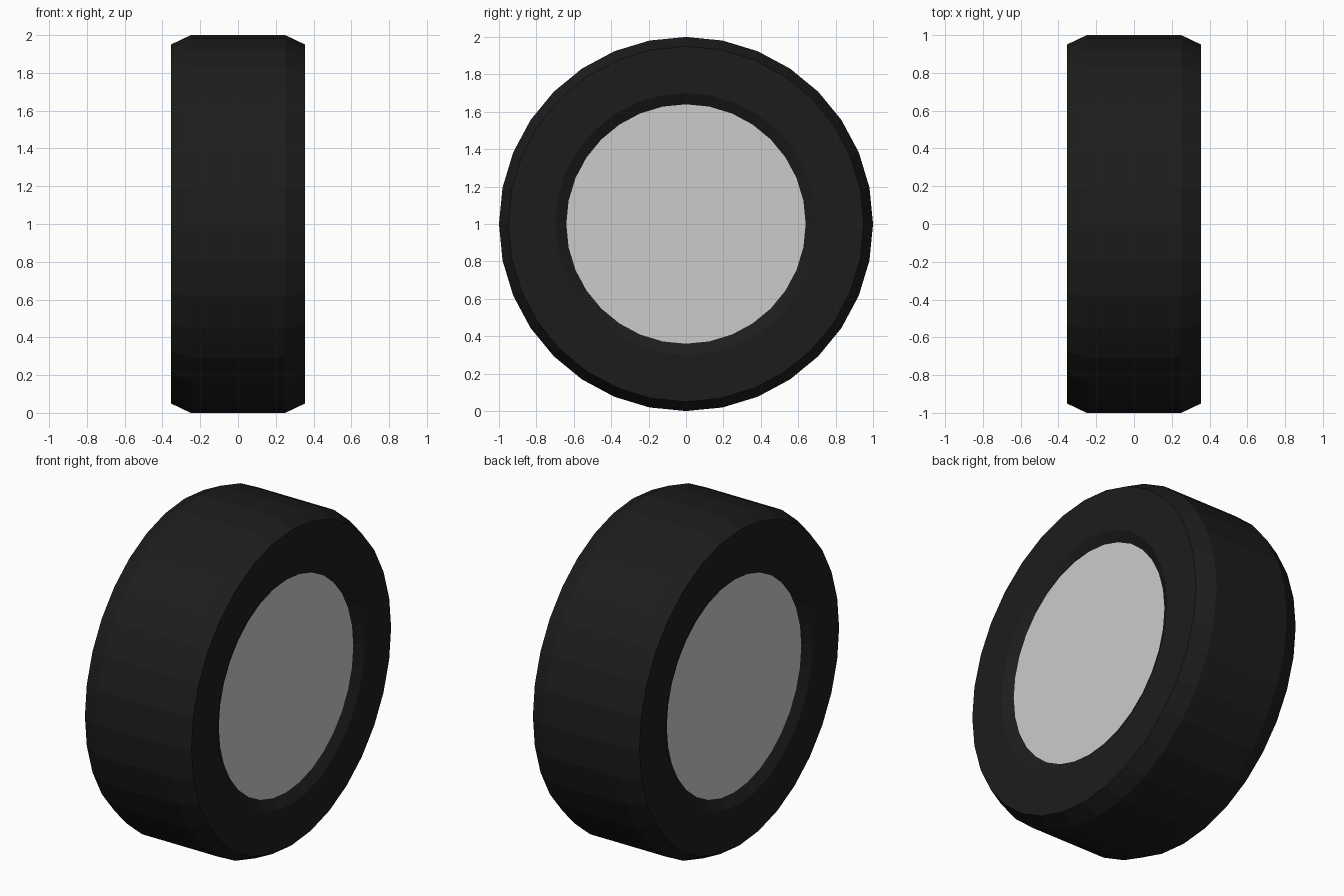
import bpy, bmesh
from math import sin, cos, pi

if "Cube" in bpy.data.objects:
    bpy.data.objects.remove(bpy.data.objects["Cube"])

SIDES = 32
HUB_R, HUB_X = 0.64, 0.32


def ring(bm, x, r):
    # circle of vertices around the wheel axle (x axis)
    return [bm.verts.new((x, r * sin(2 * pi * i / SIDES), 1 + r * cos(2 * pi * i / SIDES)))
            for i in range(SIDES)]


def finish(bm, name):
    mesh = bpy.data.meshes.new(name)
    bm.to_mesh(mesh)
    bm.free()
    obj = bpy.data.objects.new(name, mesh)
    bpy.context.collection.objects.link(obj)
    return obj


# Tyre: half profile (x, radius) from tread edge to rim lip, mirrored and lathed
half = [(0.25, 1.0), (0.355, 0.95), (0.355, 0.70), (HUB_X, HUB_R)]
profile = [(-x, r) for x, r in reversed(half)] + half
bm = bmesh.new()
rings = [ring(bm, x, r) for x, r in profile]
for a, b in zip(rings, rings[1:]):
    for i in range(SIDES):
        j = (i + 1) % SIDES
        bm.faces.new((a[i], a[j], b[j], b[i]))
# outward winding: check against the tread faces
bm.normal_update()
tread = max(bm.faces, key=lambda f: f.calc_center_median().z)
if tread.normal.z < 0:
    bmesh.ops.reverse_faces(bm, faces=bm.faces[:])
tyre = finish(bm, "tyre")
rubber = bpy.data.materials.new("black_rubber")
rubber.diffuse_color = (0.012, 0.012, 0.012, 1)
rubber.use_nodes = True
rubber.node_tree.nodes["Principled BSDF"].inputs["Base Color"].default_value = rubber.diffuse_color
tyre.data.materials.append(rubber)

# Hub discs: recessed plates on both sides
for side, name in ((1, "hub_right"), (-1, "hub_left")):
    bm = bmesh.new()
    disc = bm.faces.new(ring(bm, side * HUB_X, HUB_R))
    disc.normal_update()
    if disc.normal.x * side < 0:
        disc.normal_flip()
    finish(bm, name)
